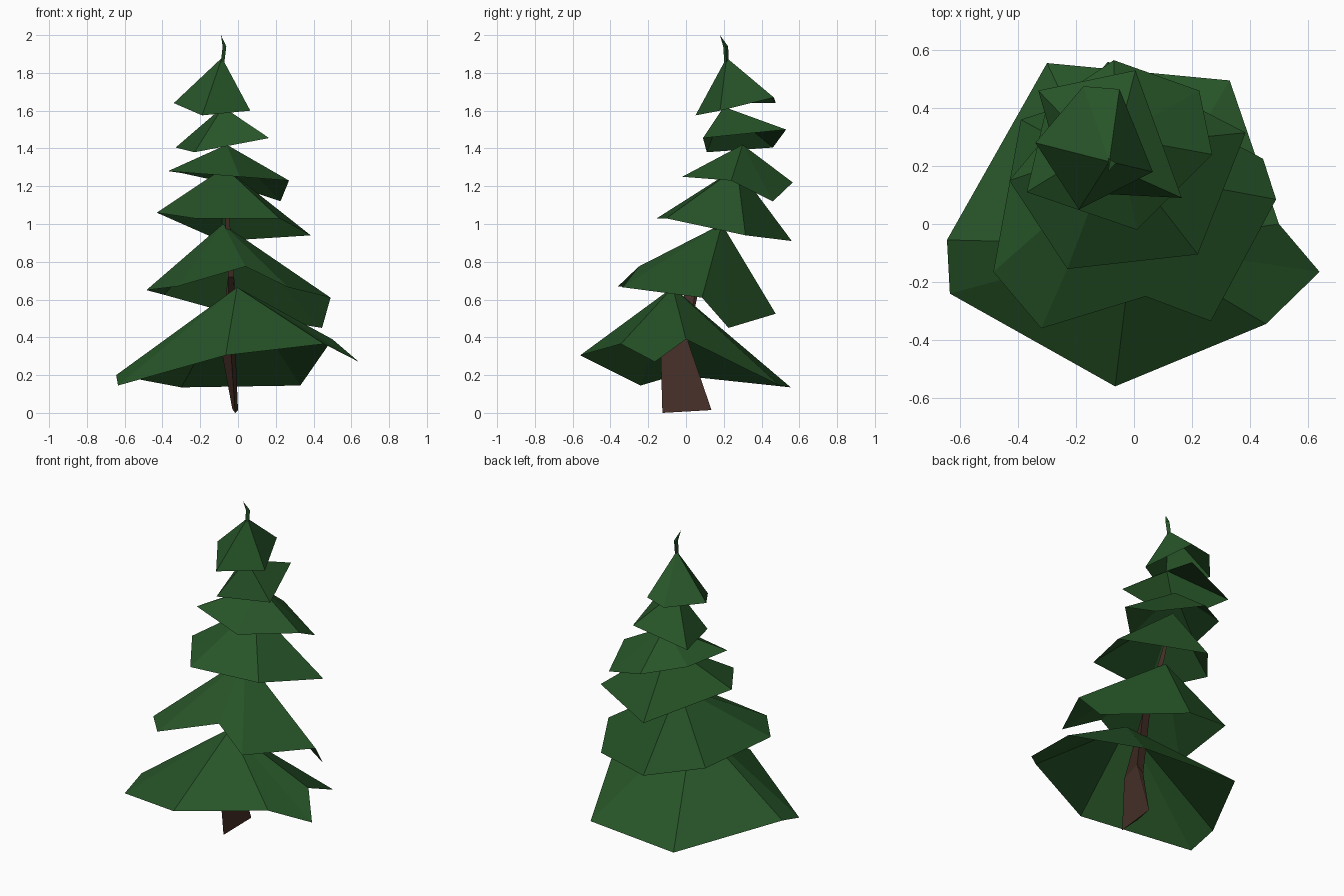
import bpy
import bmesh

default_cube = bpy.data.objects.get("Cube")
if default_cube:
    bpy.data.objects.remove(default_cube, do_unlink=True)


def make_material(name, colour):
    material = bpy.data.materials.new(name)
    material.use_nodes = True
    material.diffuse_color = (*colour, 1)
    shader = next(n for n in material.node_tree.nodes if n.type == "BSDF_PRINCIPLED")
    shader.inputs["Base Color"].default_value = (*colour, 1)
    shader.inputs["Roughness"].default_value = 0.9
    return material


needle_green = make_material("needle green", (.02, .09, .021))
bark_brown = make_material("bark brown", (.062, .029, .021))


def finish_object(bm, name, material):
    """Turn a bmesh into a flat shaded object with one material."""
    mesh = bpy.data.meshes.new(name)
    bm.to_mesh(mesh)
    bm.free()
    mesh.materials.append(material)
    for polygon in mesh.polygons:
        polygon.use_smooth = False
    obj = bpy.data.objects.new(name, mesh)
    bpy.context.collection.objects.link(obj)
    return obj


def add_fan(bm, rim, apex):
    """Triangles from a counterclockwise rim of verts to an apex vert."""
    for current, following in zip(rim, rim[1:] + rim[:1]):
        bm.faces.new((current, following, apex))


def build_tier(name, apex, rim):
    """Open, drooping cone of branches with an irregular hem."""
    bm = bmesh.new()
    rim_verts = [bm.verts.new(point) for point in rim]
    add_fan(bm, rim_verts, bm.verts.new(apex))
    return finish_object(bm, name, needle_green)


def build_spike(name, rings, tip, material):
    """Crooked stem lofted through triangular rings and closed at its tip."""
    bm = bmesh.new()
    loops = [[bm.verts.new(point) for point in ring] for ring in rings]
    bm.faces.new(list(reversed(loops[0])))
    for lower, upper in zip(loops, loops[1:]):
        for i in range(len(lower)):
            j = (i + 1) % len(lower)
            bm.faces.new((lower[i], lower[j], upper[j], upper[i]))
    add_fan(bm, loops[-1], bm.verts.new(tip))
    bmesh.ops.recalc_face_normals(bm, faces=bm.faces[:])
    return finish_object(bm, name, material)


def small_ring(x, y, z, radius):
    """Triangular cross-section for slender stems."""
    return [(x - radius / 2, y - radius, z),
            (x + radius, y, z),
            (x - radius / 2, y + radius, z)]


# Branch tiers, lowest to highest
build_tier("bottom_branch_tier", (-.005, -.07, .665), [
    (-.065, -.56, .305), (.455, -.345, .365), (.64, -.165, .27),
    (.5, 0, .39), (.33, .495, .145), (-.3, .555, .135),
    (-.645, -.055, .2), (-.635, -.24, .145)])

build_tier("second_branch_tier", (-.08, .19, 1), [
    (.04, -.25, .775), (.265, -.335, .665), (.49, .085, .61),
    (.445, .225, .45), (-.03, .475, .525), (-.39, .36, .625),
    (-.485, -.165, .65), (-.32, -.36, .67)])

build_tier("third_branch_tier", (-.07, .27, 1.3), [
    (-.23, -.155, 1.03), (.22, -.105, 1.03), (.385, .315, .94),
    (-.09, .56, .91), (-.43, .15, 1.06)])

build_tier("fourth_branch_tier", (-.06, .3, 1.42), [
    (.01, -.02, 1.25), (.27, .24, 1.23), (.225, .46, 1.12),
    (-.07, .565, 1.22), (-.3, .41, 1.27), (-.37, .11, 1.28)])

build_tier("fifth_branch_tier", (-.08, .2, 1.62), [
    (-.23, .11, 1.38), (.165, .09, 1.455), (.005, .53, 1.5),
    (-.33, .46, 1.405)])

build_tier("top_branch_tier", (-.085, .215, 1.88), [
    (-.19, .05, 1.575), (.065, .18, 1.6), (-.05, .465, 1.67),
    (-.175, .475, 1.64), (-.34, .28, 1.64)])

# Bent leader shoot at the crown
build_spike("leader_shoot",
            [small_ring(-.085, .215, 1.85, .012), small_ring(-.075, .21, 1.94, .013)],
            (-.09, .18, 2), needle_green)

# Wide, leaning trunk that thins out inside the branches
build_spike("trunk", [
    [(-.015, -.125, 0), (0, .135, .015), (-.03, 0, .02)],
    [(-.04, -.135, .36), (-.015, .01, .38), (-.095, -.03, .37)],
    small_ring(-.042, .06, .72, .022),
    small_ring(-.06, .18, 1.03, .015)],
    (-.07, .26, 1.27), bark_brown)
